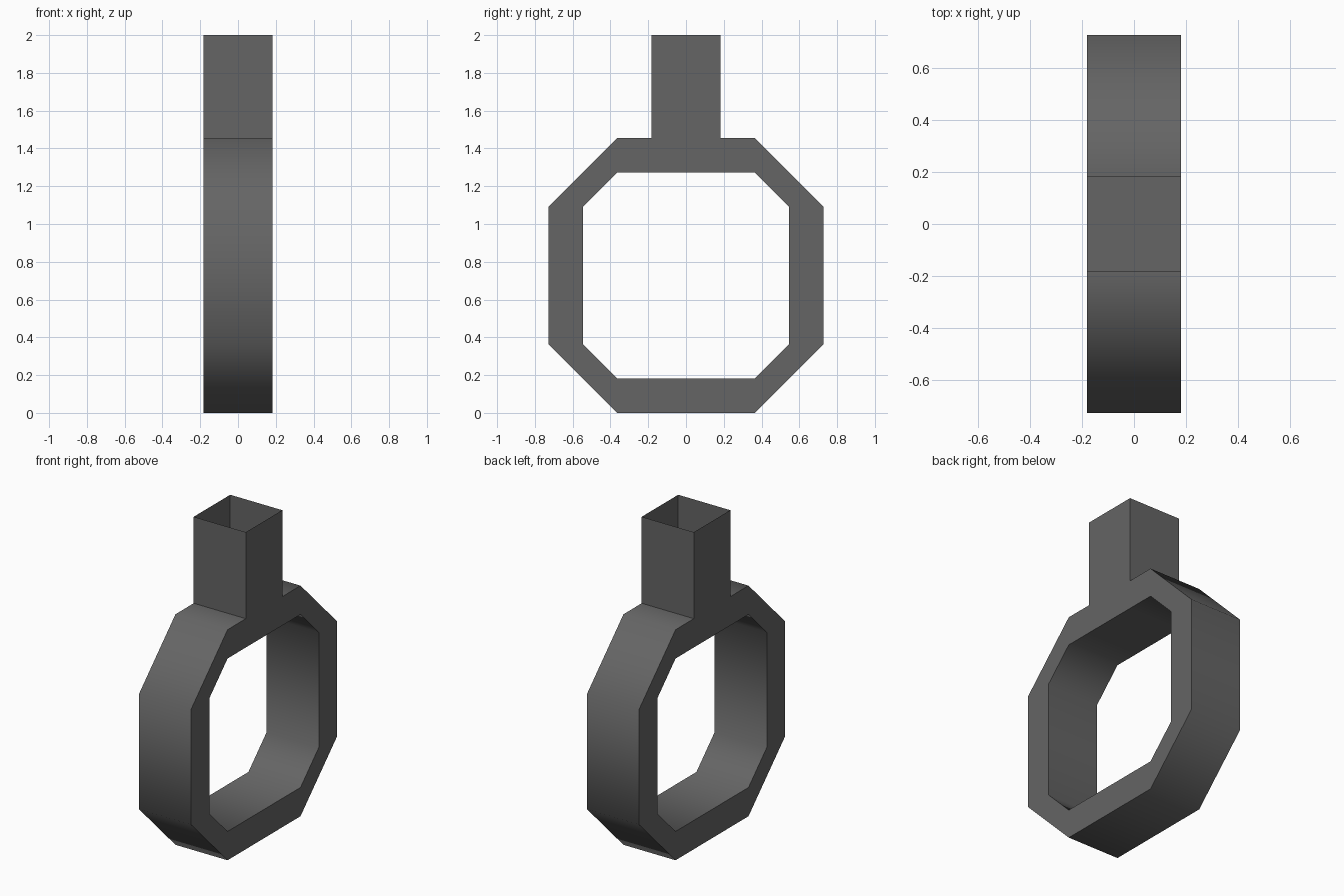
import bpy, bmesh, math

if "Cube" in bpy.data.objects:
    bpy.data.objects.remove(bpy.data.objects["Cube"])

U = 2 / 11  # the model sits on an 11-unit-high grid


def full_loop(half):
    """Mirror a right-hand half profile (y, z) into a closed loop."""
    return half + [(-y, z) for y, z in reversed(half)]


outer = full_loop([(1, 8), (2, 8), (4, 6), (4, 2), (2, 0)])
inner = full_loop([(1, 7), (2, 7), (3, 6), (3, 2), (2, 1)])
n = len(outer)

bm = bmesh.new()


def ring_verts(loop, x):
    return [bm.verts.new((x * U, y * U, z * U)) for y, z in loop]


# Octagonal ring: sweep a square section round the profile
rows = [ring_verts(outer, -1), ring_verts(outer, 1),
        ring_verts(inner, 1), ring_verts(inner, -1)]
socket_face = None
for i in range(n):
    j = (i + 1) % n
    for k in range(4):
        a, b = rows[k], rows[(k + 1) % 4]
        f = bm.faces.new((a[i], a[j], b[j], b[i]))
        if k == 0 and i == n - 1:
            socket_face = f  # middle of the top side
bmesh.ops.recalc_face_normals(bm, faces=bm.faces[:])

# Square neck: pull the top middle face up and leave it open
res = bmesh.ops.extrude_face_region(bm, geom=[socket_face])
top = [v for v in res["geom"] if isinstance(v, bmesh.types.BMVert)]
cap = [f for f in res["geom"] if isinstance(f, bmesh.types.BMFace)]
bmesh.ops.translate(bm, verts=top, vec=(0, 0, 3 * U))
bmesh.ops.delete(bm, geom=cap, context="FACES_ONLY")
if socket_face.is_valid:
    bmesh.ops.delete(bm, geom=[socket_face], context="FACES_ONLY")
bmesh.ops.recalc_face_normals(bm, faces=bm.faces[:])

mesh = bpy.data.meshes.new("octagon_ring_with_neck")
bm.to_mesh(mesh)
bm.free()
obj = bpy.data.objects.new("octagon_ring_with_neck", mesh)
bpy.context.collection.objects.link(obj)

# Dark grey metal
mat = bpy.data.materials.new("dark_grey")
mat.diffuse_color = (0.13, 0.13, 0.13, 1)
mat.use_nodes = True
mat.node_tree.nodes["Principled BSDF"].inputs["Base Color"].default_value = mat.diffuse_color
mesh.materials.append(mat)

# Smooth round the ring, sharp at right angles
bpy.context.view_layer.objects.active = obj
obj.select_set(True)
bpy.ops.object.shade_smooth_by_angle(angle=math.radians(60))
